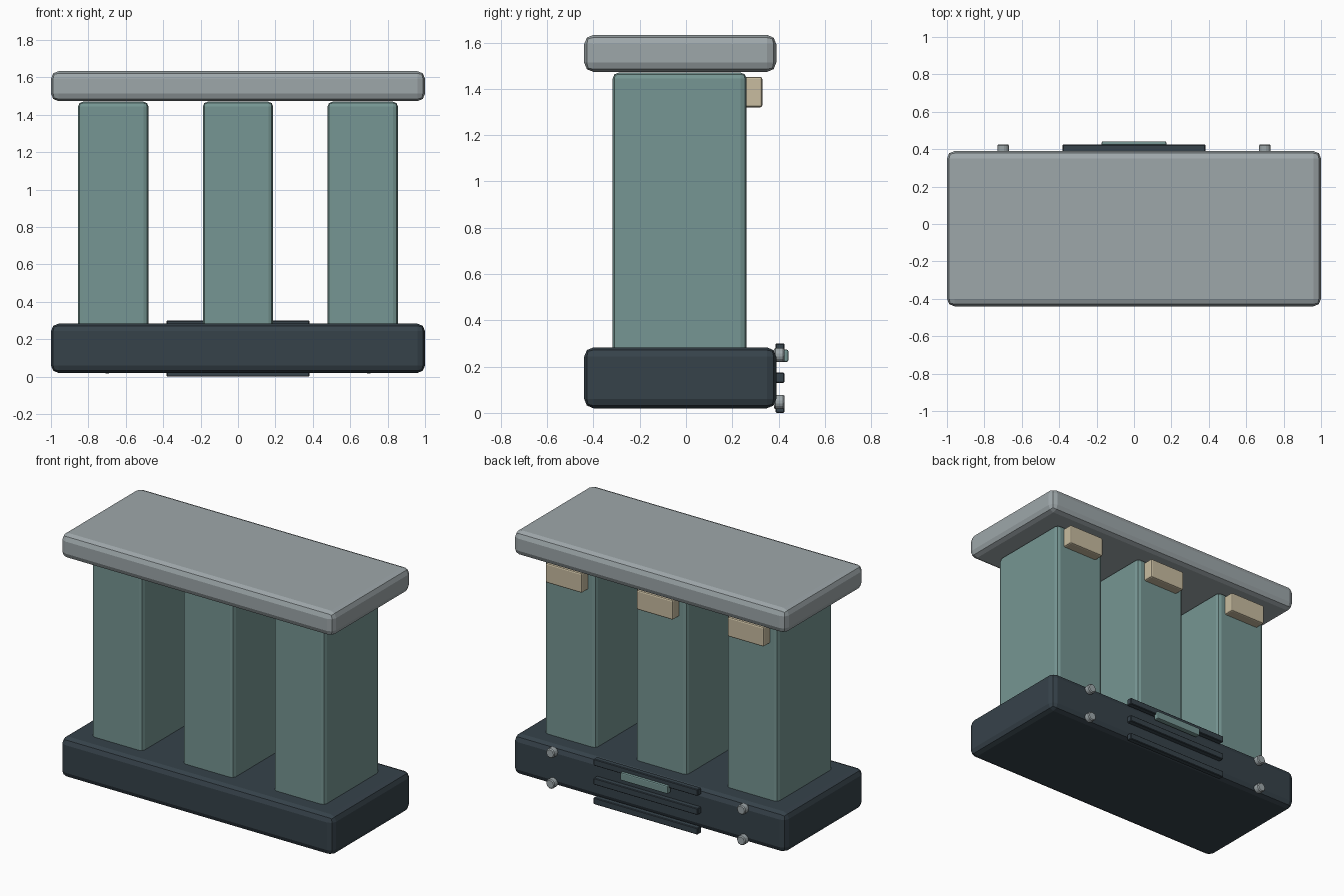
import bpy, math

if "Cube" in bpy.data.objects:
    bpy.data.objects.remove(bpy.data.objects["Cube"])


def srgb(r, g, b):
    lin = [((c / 255 + 0.055) / 1.055) ** 2.4 for c in (r, g, b)]
    return (*lin, 1)


def material(name, rgb):
    m = bpy.data.materials.new(name)
    m.diffuse_color = srgb(*rgb)
    m.use_nodes = True
    m.node_tree.nodes["Principled BSDF"].inputs["Base Color"].default_value = m.diffuse_color
    return m


GREY = material("pale grey", (158, 167, 170))
TEAL = material("muted teal", (118, 150, 147))
DARK = material("dark slate", (54, 66, 74))
TAN = material("tan", (200, 188, 160))


def finish(ob, name, mat, bevel, segments):
    ob.name = name
    ob.data.materials.append(mat)
    if bevel:
        mod = ob.modifiers.new("bevel", 'BEVEL')
        mod.width = bevel
        mod.segments = segments
        mod.limit_method = 'ANGLE'
    return ob


def box(name, xs, ys, zs, mat, bevel=0.0, segments=2):
    """Bevelled box given by its extents on each axis."""
    ext = (xs, ys, zs)
    bpy.ops.mesh.primitive_cube_add(size=1, location=[(a + b) / 2 for a, b in ext])
    ob = bpy.context.object
    ob.scale = [b - a for a, b in ext]
    bpy.ops.object.transform_apply(location=False, rotation=False, scale=True)
    return finish(ob, name, mat, bevel, segments)


# Base block and top slab
box("base", (-1, 1), (-0.44, 0.39), (0.02, 0.283), DARK, 0.04)
box("top_slab", (-1, 1), (-0.44, 0.39), (1.473, 1.633), GREY, 0.04)

# Three pillars, each with a small block at the top of its back
for i, x in enumerate((-0.667, 0, 0.667)):
    box(f"pillar_{i}", (x - 0.188, x + 0.188), (-0.317, 0.262), (0.24, 1.47), TEAL, 0.026)
    box(f"back_block_{i}", (x - 0.133, x + 0.133), (0.24, 0.33), (1.32, 1.452), TAN, 0.01)

# Horizontal bars and label plate on the back of the base
for i, z in enumerate((0.022, 0.152, 0.278)):
    box(f"back_bar_{i}", (-0.382, 0.382), (0.387, 0.425), (z - 0.022, z + 0.022), DARK, 0.004, 1)
box("back_plate", (-0.173, 0.173), (0.405, 0.442), (0.22, 0.273), TEAL, 0.007)

# Four bolt heads
for x in (-0.7, 0.7):
    for z in (0.047, 0.25):
        bpy.ops.mesh.primitive_cylinder_add(vertices=8, radius=0.033, depth=0.045,
                                            location=(x, 0.403, z),
                                            rotation=(math.pi / 2, 0, 0))
        finish(bpy.context.object, "bolt", GREY, 0.006, 1)
